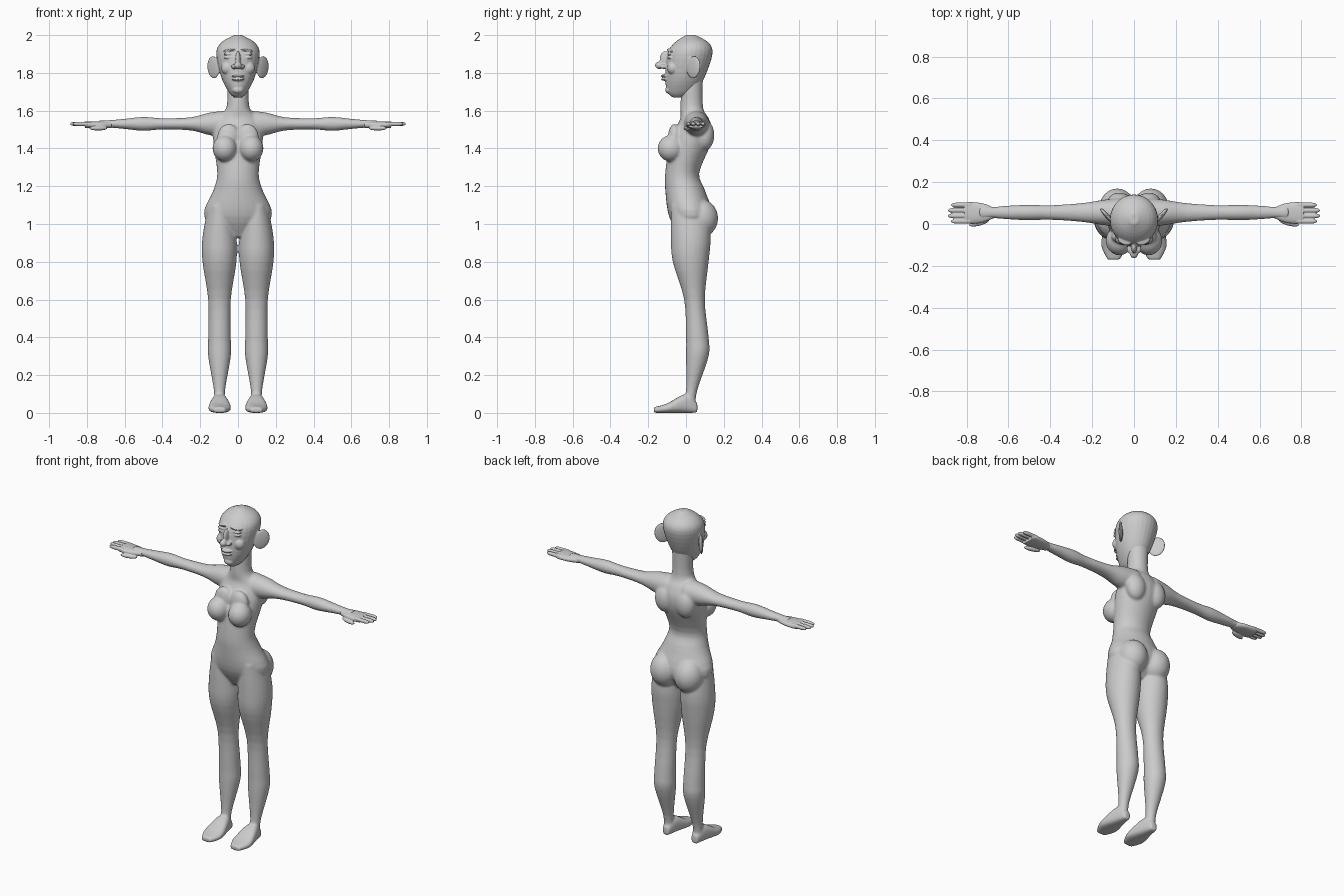
import bpy, bmesh, math
from mathutils import Matrix

cube = bpy.data.objects.get("Cube")
if cube:
    bpy.data.objects.remove(cube, do_unlink=True)

grey = (0.6, 0.6, 0.6, 1)
clay = bpy.data.materials.new("grey clay")
clay.use_nodes = True
clay.diffuse_color = grey
clay.node_tree.nodes["Principled BSDF"].inputs["Base Color"].default_value = grey


def spline(before, start, end, after, t):
    """Value on a smooth curve running from start to end."""
    slope_in, slope_out = (end - before) / 2, (after - start) / 2
    rise = end - start
    bend = 3 * rise - 2 * slope_in - slope_out
    twist = slope_in + slope_out - 2 * rise
    return start + t * (slope_in + t * (bend + t * twist))


def smooth_rows(rows, steps=4):
    """Add in-between sections to a short list of sections."""
    padded = [rows[0], *rows, rows[-1]]
    result = []
    for window in zip(padded, padded[1:], padded[2:], padded[3:]):
        for step in range(steps):
            result.append([spline(*values, step / steps) for values in zip(*window)])
    return result + [rows[-1]]


def loft(bm, rows, axis, centre=0, side=1, power=1, sides=28):
    """Skin oval sections, each given as position, half width, low edge, high edge."""
    across, upward = [k for k in range(3) if k != axis]
    rings = []
    for position, half, low, high in smooth_rows(rows):
        ring = []
        for k in range(sides):
            angle = math.tau * k / sides
            c, s = math.cos(angle), math.sin(angle)
            point = [0, 0, 0]
            point[axis] = position
            point[across] = centre + half * math.copysign(abs(c) ** power, c)
            point[upward] = (low + high) / 2 + (high - low) / 2 * math.copysign(abs(s) ** power, s)
            point[0] *= side
            ring.append(bm.verts.new(point))
        rings.append(ring)
    faces = [bm.faces.new(rings[0]), bm.faces.new(rings[-1])]
    for lower, upper in zip(rings, rings[1:]):
        for k in range(sides):
            faces.append(bm.faces.new((lower[k], lower[k - 1], upper[k - 1], upper[k])))
    bmesh.ops.recalc_face_normals(bm, faces=faces)


def blob(bm, centre, radii, side=1, turn=0, tilt=0):
    """Ellipsoid, mirrored to the right when side is negative."""
    x, y, z = centre
    spin = Matrix.Rotation(turn * side, 4, 'Z') @ Matrix.Rotation(tilt * side, 4, 'Y')
    place = Matrix.Translation((x * side, y, z)) @ spin @ Matrix.Diagonal((*radii, 1))
    bmesh.ops.create_uvsphere(bm, u_segments=24, v_segments=14, radius=1, matrix=place)


def finish(name, bm, voxel, smoothing):
    """Fuse the overlapping shapes into one soft skin."""
    mesh = bpy.data.meshes.new(name)
    bm.to_mesh(mesh)
    bm.free()
    mesh.materials.append(clay)
    part = bpy.data.objects.new(name, mesh)
    bpy.context.collection.objects.link(part)
    fuse = part.modifiers.new("fuse", 'REMESH')
    fuse.mode = 'VOXEL'
    fuse.voxel_size = voxel
    fuse.use_smooth_shade = True
    soften = part.modifiers.new("soften", 'SMOOTH')
    soften.factor = 0.5
    soften.iterations = smoothing


# Sections from crotch to neck, hip to ankle, heel to toe, and chin to crown
torso = [(.93, .05, -.03, .07), (1.04, .18, -.09, .14), (1.18, .13, -.11, .1),
         (1.27, .11, -.11, .07), (1.42, .13, -.09, .13), (1.5, .13, -.06, .14),
         (1.56, .11, -.03, .12), (1.62, .06, -.03, .09), (1.78, .06, -.02, .09)]
leg = [(1.1, .06, -.08, .11), (.93, .09, -.08, .13), (.8, .09, -.07, .12), (.6, .06, -.01, .1),
       (.4, .06, 0, .12), (.3, .06, 0, .12), (.12, .03, 0, .06), (.03, .03, -.02, .05)]
foot = [(.06, .02, 0, .05), (0, .04, 0, .1), (-.1, .06, 0, .05), (-.17, .03, 0, .03)]
skull = [(1.67, .02, -.07, -.01), (1.7, .05, -.1, .05), (1.78, .09, -.11, .1),
         (1.9, .115, -.1, .14), (1.96, .09, -.06, .12), (2, .02, 0, .05)]

# Arm sections: reach, half depth and half height about a level axis
arm_depth, arm_height = .055, 1.53
arm = [(reach, depth, arm_height - half, arm_height + half) for reach, depth, half in
       [(.06, .07, .07), (.15, .06, .06), (.25, .045, .035), (.4, .035, .03),
        (.5, .037, .037), (.6, .033, .027), (.68, .027, .02), (.74, .035, .018)]]

body = bmesh.new()
loft(body, torso, axis=2)
for side in (1, -1):
    loft(body, leg, axis=2, centre=.098, side=side)
    loft(body, foot, axis=1, centre=.097, side=side, power=.75)
    loft(body, arm, axis=0, centre=arm_depth, side=side)
    blob(body, (.07, -.08, 1.4), (.065, .07, .07), side)   # breast
    blob(body, (.05, -.06, 1.46), (.06, .035, .07), side)  # upper chest
    blob(body, (.08, .08, 1.03), (.085, .09, .1), side)    # buttock
    blob(body, (.07, .1, 1.47), (.06, .05, .08), side)     # shoulder blade
finish("body", body, voxel=.007, smoothing=6)

# Head with a protruding nose, closed eyes and turned-out ears
head = bmesh.new()
loft(head, skull, axis=2)
blob(head, (0, -.14, 1.84), (.02, .024, .02))      # nose tip
blob(head, (0, -.11, 1.87), (.014, .03, .045))     # nose bridge
blob(head, (0, -.09, 1.71), (.03, .02, .02))       # chin
for lip_height in (1.766, 1.784):
    blob(head, (0, -.11, lip_height), (.034, .023, .008))
for side in (1, -1):
    blob(head, (.02, -.12, 1.834), (.015, .02, .013), side)  # nostril
    for lid_height in (1.882, 1.9):
        blob(head, (.05, -.083, lid_height), (.027, .016, .008), side)
    blob(head, (.045, -.08, 1.92), (.035, .02, .008), side, turn=.35, tilt=.12)  # brow
    blob(head, (.055, -.07, 1.825), (.035, .03, .035), side)  # cheek
    blob(head, (.13, .04, 1.83), (.047, .011, .06), side, turn=.85, tilt=.2)  # ear
finish("head", head, voxel=.004, smoothing=3)

# Hands: flat palm, four parallel fingers and a thumb on the front edge
palm_bottom, palm_top = 1.507, 1.543
palm = [(reach, half, palm_bottom, palm_top) for reach, half in
        [(.67, .025), (.72, .045), (.78, .052), (.81, .047)]]
finger_radius = .011
for side, label in ((1, "left"), (-1, "right")):
    hand = bmesh.new()
    loft(hand, palm, axis=0, centre=.053, side=side, power=.85)
    for index in range(4):
        tip = .89 - .007 * abs(index - 1.5) ** 2
        shape = [(.78, 1), (tip - .02, 1), (tip, .3)]
        finger = [(reach, finger_radius * size, arm_height - finger_radius * size,
                   arm_height + finger_radius * size) for reach, size in shape]
        loft(hand, finger, axis=0, centre=.013 + .026 * index, side=side, sides=12)
    blob(hand, (.74, .006, palm_bottom), (.05, .014, .012), side, turn=-.25)  # thumb
    finish(label + "_hand", hand, voxel=.003, smoothing=2)
